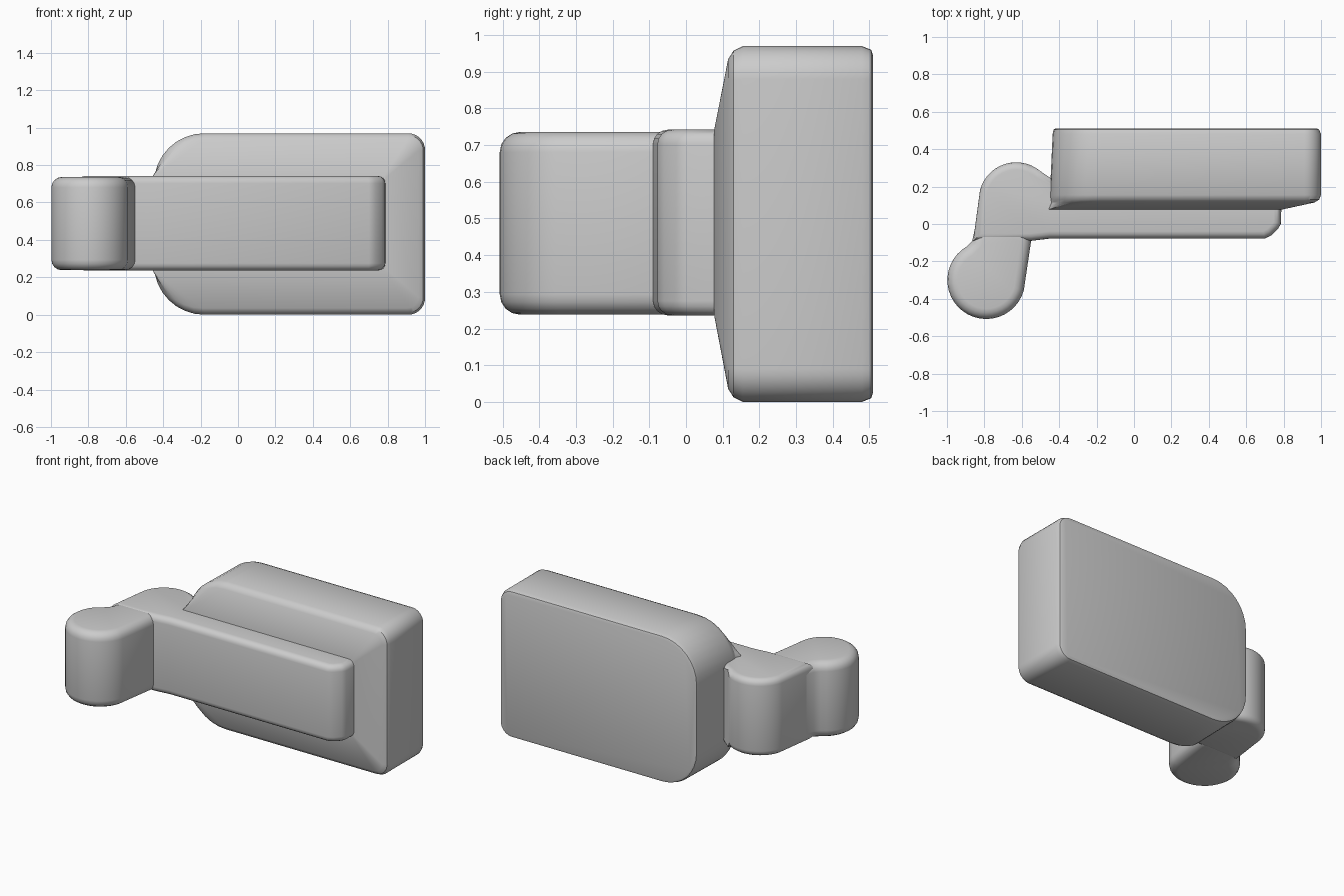
import bpy, bmesh
from math import sin, cos, pi, radians

cube = bpy.data.objects.get("Cube")
if cube:
    bpy.data.objects.remove(cube)

grey = bpy.data.materials.new("plain grey")
grey.use_nodes = True
COLOUR = (0.6, 0.6, 0.6, 1)
grey.diffuse_color = COLOUR
grey.node_tree.nodes["Principled BSDF"].inputs["Base Color"].default_value = COLOUR


def finish(bm, name):
    bmesh.ops.recalc_face_normals(bm, faces=bm.faces)
    mesh = bpy.data.meshes.new(name)
    bm.to_mesh(mesh)
    bm.free()
    mesh.materials.append(grey)
    obj = bpy.data.objects.new(name, mesh)
    bpy.context.collection.objects.link(obj)
    bpy.ops.object.select_all(action='DESELECT')
    obj.select_set(True)
    bpy.context.view_layer.objects.active = obj
    bpy.ops.object.shade_smooth_by_angle(angle=radians(32))
    return obj


def arc(cx, cy, r, start, end, steps=8):
    angles = [radians(start + (end - start) * i / steps) for i in range(steps + 1)]
    return [(cx + r * cos(a), cy + r * sin(a)) for a in angles]


def rounded_rect(x0, x1, z0, z1, r_left, r_right):
    return (arc(x1 - r_right, z1 - r_right, r_right, 0, 90)
            + arc(x0 + r_left, z1 - r_left, r_left, 90, 180)
            + arc(x0 + r_left, z0 + r_left, r_left, 180, 270)
            + arc(x1 - r_right, z0 + r_right, r_right, 270, 360))


def loft_y(name, sections):
    """Join equal-length outlines placed along y, and cap both ends."""
    bm = bmesh.new()
    loops = [[bm.verts.new((x, y, z)) for x, z in pts] for y, pts in sections]
    for a, b in zip(loops, loops[1:]):
        for i in range(len(a)):
            j = (i + 1) % len(a)
            bm.faces.new((a[i], a[j], b[j], b[i]))
    bm.faces.new(loops[0])
    bm.faces.new(loops[-1])
    return finish(bm, name)


def slab(name, plan, z0, z1, bevel):
    """Raise a plan outline and round its top and bottom rims."""
    bm = bmesh.new()
    base = bm.faces.new([bm.verts.new((x, y, z0)) for x, y in plan])
    top = bmesh.ops.extrude_face_region(bm, geom=[base])["geom"]
    for v in top:
        if isinstance(v, bmesh.types.BMVert):
            v.co.z = z1
    rims = [e for e in bm.edges if abs(e.verts[0].co.z - e.verts[1].co.z) < 0.001]
    bmesh.ops.bevel(bm, geom=rims, offset=bevel, segments=4, profile=0.5,
                    affect='EDGES', clamp_overlap=True)
    return finish(bm, name)


# Main block: rounded box whose front slopes in to the arm
loft_y("main_block", [
    (0.51, rounded_rect(-0.42, 0.98, 0.025, 0.945, 0.24, 0.07)),
    (0.505, rounded_rect(-0.43, 0.99, 0.01, 0.96, 0.25, 0.08)),
    (0.48, rounded_rect(-0.435, 1.0, 0.0, 0.97, 0.26, 0.09)),
    (0.155, rounded_rect(-0.45, 1.0, 0.0, 0.97, 0.27, 0.09)),
    (0.13, rounded_rect(-0.45, 0.99, 0.012, 0.958, 0.27, 0.08)),
    (0.115, rounded_rect(-0.45, 0.965, 0.035, 0.935, 0.26, 0.06)),
    (0.077, rounded_rect(-0.46, 0.79, 0.235, 0.742, 0.01, 0.01)),
])

# Arm with rounded hinge bulge; its back is sunk into the block
arm_plan = ([(-0.86, -0.09), (-0.55, -0.09), (-0.45, -0.078), (0.70, -0.078),
             (0.735, -0.06), (0.77, -0.025), (0.785, 0.0), (0.79, 0.14),
             (-0.38, 0.14), (-0.38, 0.2)]
            + arc(-0.63, 0.13, 0.2, 50, 165, 14))
slab("arm", arm_plan, 0.236, 0.742, 0.04)

# End link: teardrop, overlapping the arm at the joint
link_plan = ([(-0.56, 0.0), (-0.55, -0.09)]
             + arc(-0.79, -0.3, 0.208, -15, -240, 24)
             + [(-0.865, -0.09), (-0.845, 0.0)])
slab("end_link", link_plan, 0.238, 0.736, 0.055)
